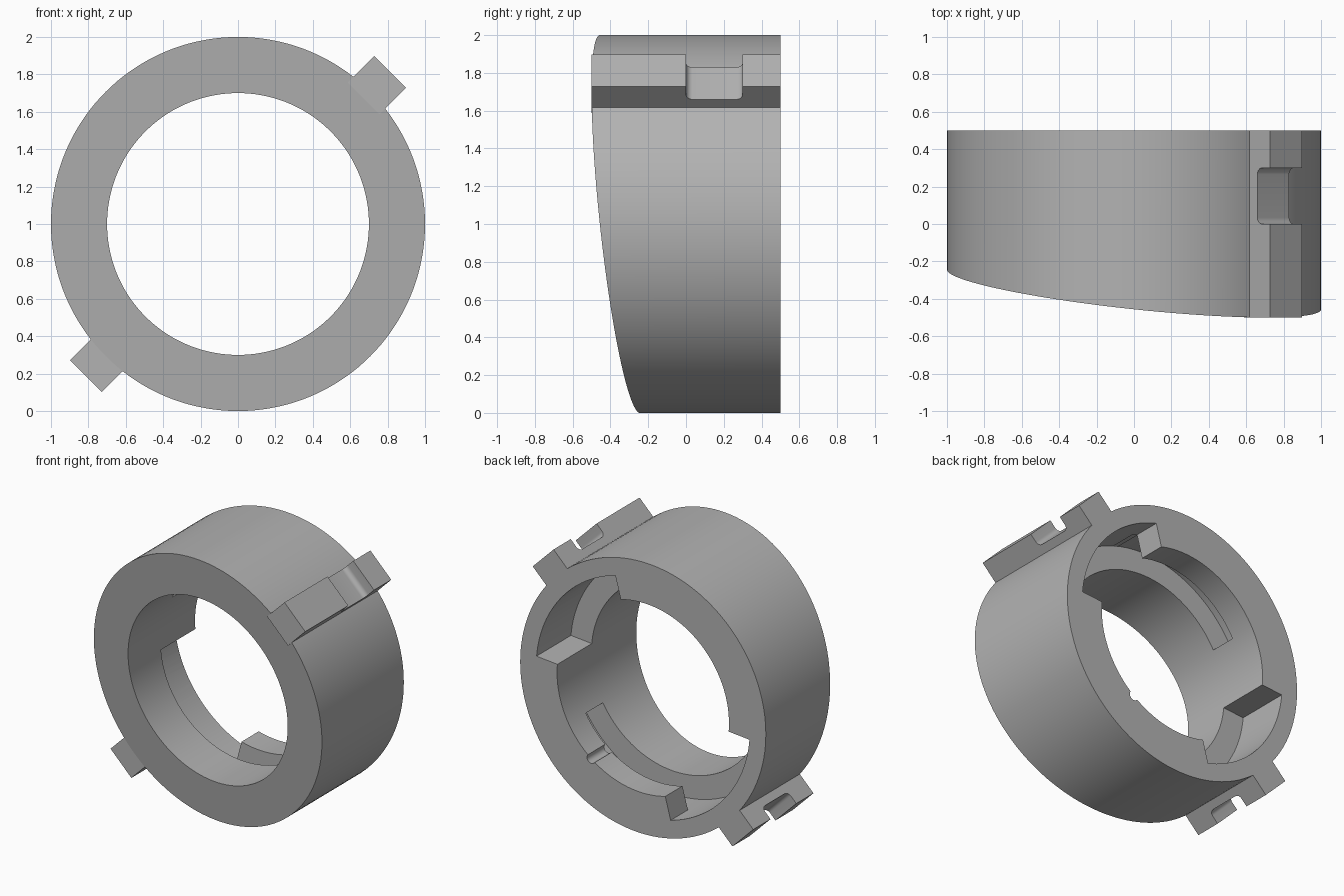
import bpy, bmesh, math
from mathutils import Vector

cube = bpy.data.objects.get("Cube")
if cube:
    bpy.data.objects.remove(cube, do_unlink=True)

# Main dimensions
OUTER, INNER, POCKET = 1.0, 0.7, 0.87
BACK, SHELF, LIP = 0.5, 0.1, 0.3
SEGMENTS = 144
CENTRE = Vector((0, 0, 1))
DIAG = math.sqrt(0.5)

grey = bpy.data.materials.new("plain_grey")
grey.use_nodes = True
colour = (0.45, 0.45, 0.45, 1)
grey.diffuse_color = colour
grey.node_tree.nodes["Principled BSDF"].inputs["Base Color"].default_value = colour


def make_object(name, bm):
    bmesh.ops.recalc_face_normals(bm, faces=bm.faces)
    mesh = bpy.data.meshes.new(name)
    bm.to_mesh(mesh)
    bm.free()
    mesh.materials.append(grey)
    obj = bpy.data.objects.new(name, mesh)
    bpy.context.collection.objects.link(obj)
    return obj


def prism(name, start, end):
    """Solid between two matching outlines."""
    bm = bmesh.new()
    a = [bm.verts.new(p) for p in start]
    b = [bm.verts.new(p) for p in end]
    bm.faces.new(a)
    bm.faces.new(b)
    for i in range(len(a)):
        j = (i + 1) % len(a)
        bm.faces.new((a[i], a[j], b[j], b[i]))
    return make_object(name, bm)


def polar(radius, degrees, y):
    t = math.radians(degrees)
    return CENTRE + Vector((radius * math.cos(t), y, radius * math.sin(t)))


def sector(name, first, last, y0, y1):
    """Ring-shaped cutter between two angles."""
    n = round((last - first) / 2.5)
    angles = [first + (last - first) * i / n for i in range(n + 1)]
    spots = [(POCKET, a) for a in angles] + [(0.55, a) for a in reversed(angles)]
    return prism(name, [polar(r, a, y0) for r, a in spots],
                 [polar(r, a, y1) for r, a in spots])


def front_y(p):
    """Slanted front plane, deepest at the upper left."""
    return -0.35 - 0.15 * (p.x + p.z - CENTRE.z) * DIAG


def cut(target, cutter):
    mod = target.modifiers.new("cut", "BOOLEAN")
    mod.operation = "DIFFERENCE"
    mod.solver = "EXACT"
    mod.object = cutter
    cutter.hide_render = True
    bpy.context.view_layer.objects.active = target
    bpy.ops.object.modifier_apply(modifier=mod.name)
    bpy.data.objects.remove(cutter, do_unlink=True)


# Ring with a slanted front
bm = bmesh.new()
loops = []
for radius, at_front in ((OUTER, True), (OUTER, False), (INNER, False), (INNER, True)):
    loop = []
    for i in range(SEGMENTS):
        p = polar(radius, 360 * i / SEGMENTS, BACK)
        if at_front:
            p.y = front_y(p)
        loop.append(bm.verts.new(p))
    loops.append(loop)
for k in range(4):
    a, b = loops[k], loops[(k + 1) % 4]
    for i in range(SEGMENTS):
        j = (i + 1) % SEGMENTS
        bm.faces.new((a[i], a[j], b[j], b[i]))
ring = make_object("ring", bm)

# Bayonet entry pockets and the locking grooves that follow them
for turn in (0, 180):
    cut(ring, sector("pocket_cutter", 5 + turn, 75 + turn, SHELF, BACK + 0.1))
    cut(ring, sector("groove_cutter", 70 + turn, 150 + turn, SHELF, LIP))

# Small round detent across the rear lip
detent = [polar(INNER, 307, 0) + Vector((0.035 * math.cos(a), 0, 0.035 * math.sin(a)))
          for a in (math.tau * i / 20 for i in range(20))]
cut(ring, prism("detent_cutter", [p + Vector((0, LIP - 0.05, 0)) for p in detent],
                [p + Vector((0, BACK + 0.1, 0)) for p in detent]))


# Outer lugs, each with a round-cornered slot across it
def lug(name, side, front):
    top, floor, root, fillet = 1.15, 1.053, 0.95, 0.035
    outline = [(front, root), (front, top), (0, top)]
    for y, first in ((fillet, 180), (LIP - fillet, 270)):
        for i in range(7):
            a = math.radians(first + 15 * i)
            outline.append((y + fillet * math.cos(a), floor + fillet + fillet * math.sin(a)))
    outline += [(LIP, top), (BACK, top), (BACK, root)]
    out = Vector((DIAG, 0, DIAG)) * side
    across = Vector((DIAG, 0, -DIAG)) * 0.12
    ends = [[CENTRE + out * d + Vector((0, y, 0)) + across * s for y, d in outline]
            for s in (-1, 1)]
    return prism(name, *ends)


parts = [ring, lug("upper_left_lug", 1, -0.5), lug("lower_right_lug", -1, -0.2)]

# Smooth round walls, sharp edges kept
bpy.ops.object.select_all(action="DESELECT")
for part in parts:
    part.select_set(True)
bpy.context.view_layer.objects.active = ring
bpy.ops.object.shade_smooth_by_angle(angle=math.radians(30))
